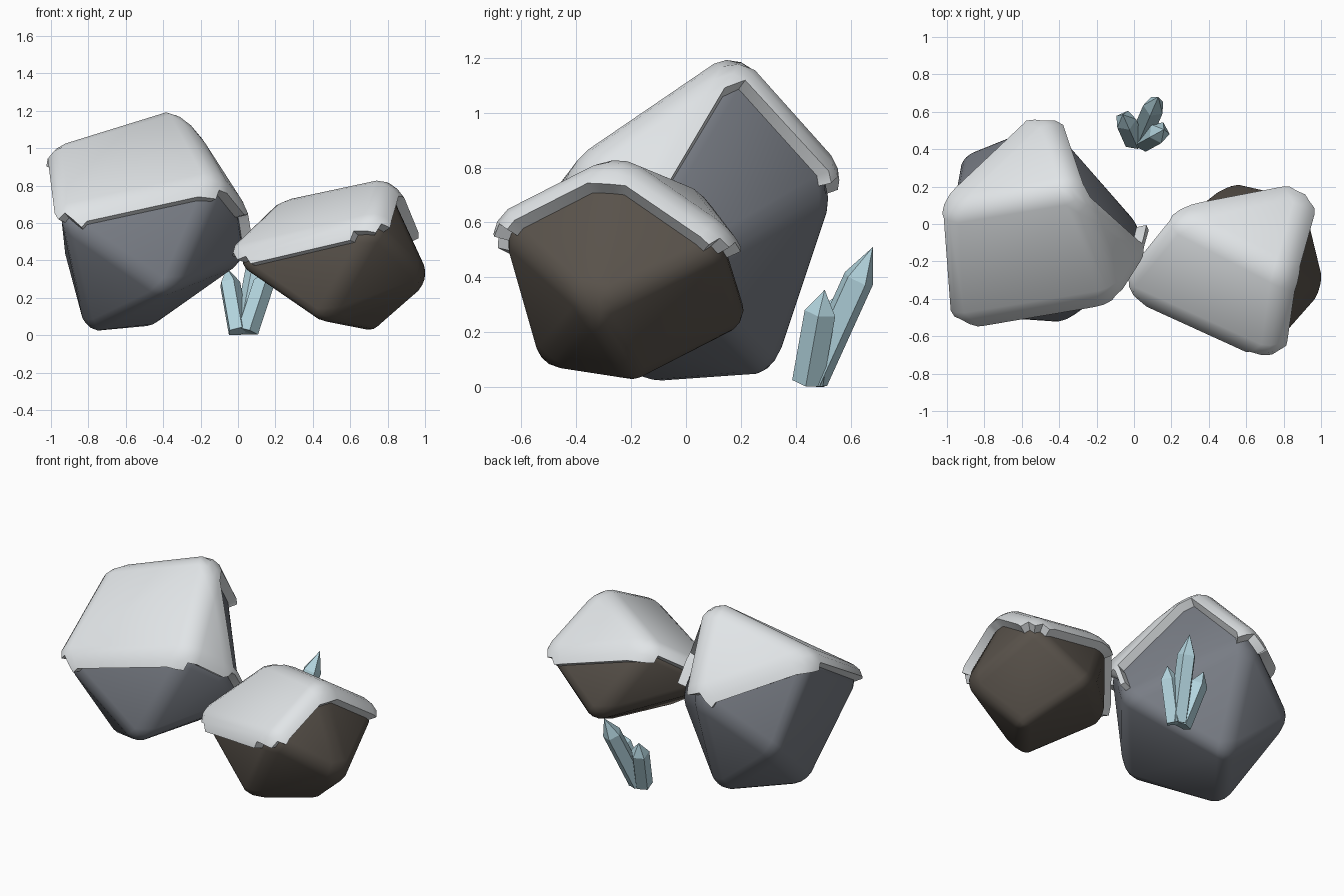
import bpy
import bmesh
from math import radians
from mathutils import Vector

cube = bpy.data.objects.get("Cube")
if cube:
    bpy.data.objects.remove(cube, do_unlink=True)


def make_material(name, color):
    mat = bpy.data.materials.new(name)
    mat.use_nodes = True
    mat.diffuse_color = (*color, 1)
    for node in mat.node_tree.nodes:
        if node.type == "BSDF_PRINCIPLED":
            node.inputs["Base Color"].default_value = (*color, 1)
    return mat


SLATE = make_material("slate grey", (0.19, 0.205, 0.235))
BROWN = make_material("dark brown", (0.1, 0.085, 0.07))
SNOW = make_material("snow white", (0.8, 0.83, 0.85))
ICE = make_material("pale ice blue", (0.45, 0.66, 0.73))


def make_object(name, bm, material):
    mesh = bpy.data.meshes.new(name)
    bm.to_mesh(mesh)
    mesh.materials.append(material)
    obj = bpy.data.objects.new(name, mesh)
    bpy.context.collection.objects.link(obj)
    return obj


def activate(obj):
    for other in bpy.context.selected_objects:
        other.select_set(False)
    obj.select_set(True)
    bpy.context.view_layer.objects.active = obj


def make_rock(name, material, capped, bare):
    """Rounded boulder; faces spanning only capped corners carry snow."""
    bm = bmesh.new()
    top = {bm.verts.new(p) for p in capped}
    for p in bare:
        bm.verts.new(p)
    bmesh.ops.convex_hull(bm, input=bm.verts[:])
    loose = [v for v in bm.verts if not v.link_faces]
    bmesh.ops.delete(bm, geom=loose, context="VERTS")
    bmesh.ops.recalc_face_normals(bm, faces=bm.faces[:])
    bm.normal_update()
    for f in bm.faces:
        snowy = all(v in top for v in f.verts) and f.normal.z > 0.36
        f.material_index = int(snowy)
    bmesh.ops.dissolve_limit(bm, angle_limit=radians(17), verts=bm.verts[:],
                             edges=bm.edges[:], delimit={"MATERIAL"})
    centres = [f.calc_center_median_weighted() for f in bm.faces
               if f.material_index == 1]
    bmesh.ops.bevel(bm, geom=bm.edges[:], offset=0.06, offset_type="OFFSET",
                    profile_type="SUPERELLIPSE", segments=3, profile=0.5,
                    affect="EDGES", clamp_overlap=True, material=-1)
    bm.normal_update()
    for f in bm.faces:
        f.material_index = 0

    # snow lies on the upper faces and creeps over their rounded edges
    snowy = {min(bm.faces, key=lambda f: (f.calc_center_median_weighted() - c).length)
             for c in centres}
    rounded = {f for f in bm.faces if f.calc_area() < 0.045 and f.normal.z > 0.18}
    corners = {f for f in rounded if f.calc_area() < 0.006}
    for _ in range(3):
        snowy |= rounded & {n for f in snowy for e in f.edges for n in e.link_faces}
    for _ in range(2):
        snowy |= corners & {n for f in snowy for v in f.verts for n in v.link_faces}
    bm.faces.index_update()
    kept = {f.index for f in snowy}
    cap = bm.copy()
    below = [f for i, f in enumerate(cap.faces) if i not in kept]
    bmesh.ops.delete(cap, geom=below, context="FACES")
    rock = make_object(name, bm, material)
    snow = make_object(name + "_snow_cap", cap, SNOW)
    bm.free()
    cap.free()

    activate(snow)
    shell = snow.modifiers.new("thickness", "SOLIDIFY")
    shell.thickness = 0.056
    shell.offset = 1
    shell.use_even_offset = True
    bpy.ops.object.modifier_apply(modifier=shell.name)
    for obj in (rock, snow):
        activate(obj)
        bpy.ops.object.shade_smooth_by_angle(angle=radians(45))


# large slate boulder
make_rock(
    "large_boulder", SLATE,
    capped=[(-0.33, 0.18, 1.175), (-0.98, 0.07, 0.97), (-0.95, -0.5, 0.62),
            (-0.12, -0.36, 0.8), (0.02, -0.15, 0.63), (-0.46, 0.56, 0.75)],
    bare=[(0.06, -0.03, 0.41), (-0.93, 0.37, 0.42), (-0.37, -0.54, 0.22),
          (-0.81, -0.13, 0.005), (-0.46, 0.32, 0.03)])

# small brown boulder
make_rock(
    "small_boulder", BROWN,
    capped=[(0.8, -0.27, 0.8), (0.24, 0.02, 0.68), (0.74, -0.69, 0.585),
            (-0.05, -0.33, 0.4), (0.92, 0.15, 0.51)],
    bare=[(0.52, 0.24, 0.22), (1.04, -0.35, 0.28), (0.73, -0.18, 0.005),
          (0.44, -0.54, 0.06)])


# pointed five-sided crystals
def make_crystal(name, base, tip, radius):
    base, tip = Vector(base), Vector(tip)
    length = (tip - base).length
    body = length * 0.76
    bm = bmesh.new()
    bmesh.ops.create_cone(bm, cap_ends=True, segments=5, radius1=radius,
                          radius2=radius, depth=body)
    bmesh.ops.translate(bm, vec=(0, 0, body / 2), verts=bm.verts[:])
    lid = max(bm.faces, key=lambda f: f.calc_center_median().z)
    point = bmesh.ops.poke(bm, faces=[lid])["verts"][0]
    point.co.z = length
    turn = (tip - base).to_track_quat("Z", "Y").to_matrix()
    for v in bm.verts:
        v.co = turn @ v.co + base
        v.co.z = max(v.co.z, 0)
    make_object(name, bm, ICE)
    bm.free()


make_crystal("tall_crystal", (0.035, 0.46, 0.025), (0.13, 0.68, 0.51), 0.059)
make_crystal("left_crystal", (0.05, 0.445, 0.02), (0.16, 0.505, 0.355), 0.06)
make_crystal("right_crystal", (0.0, 0.45, 0.02), (-0.06, 0.585, 0.36), 0.058)
